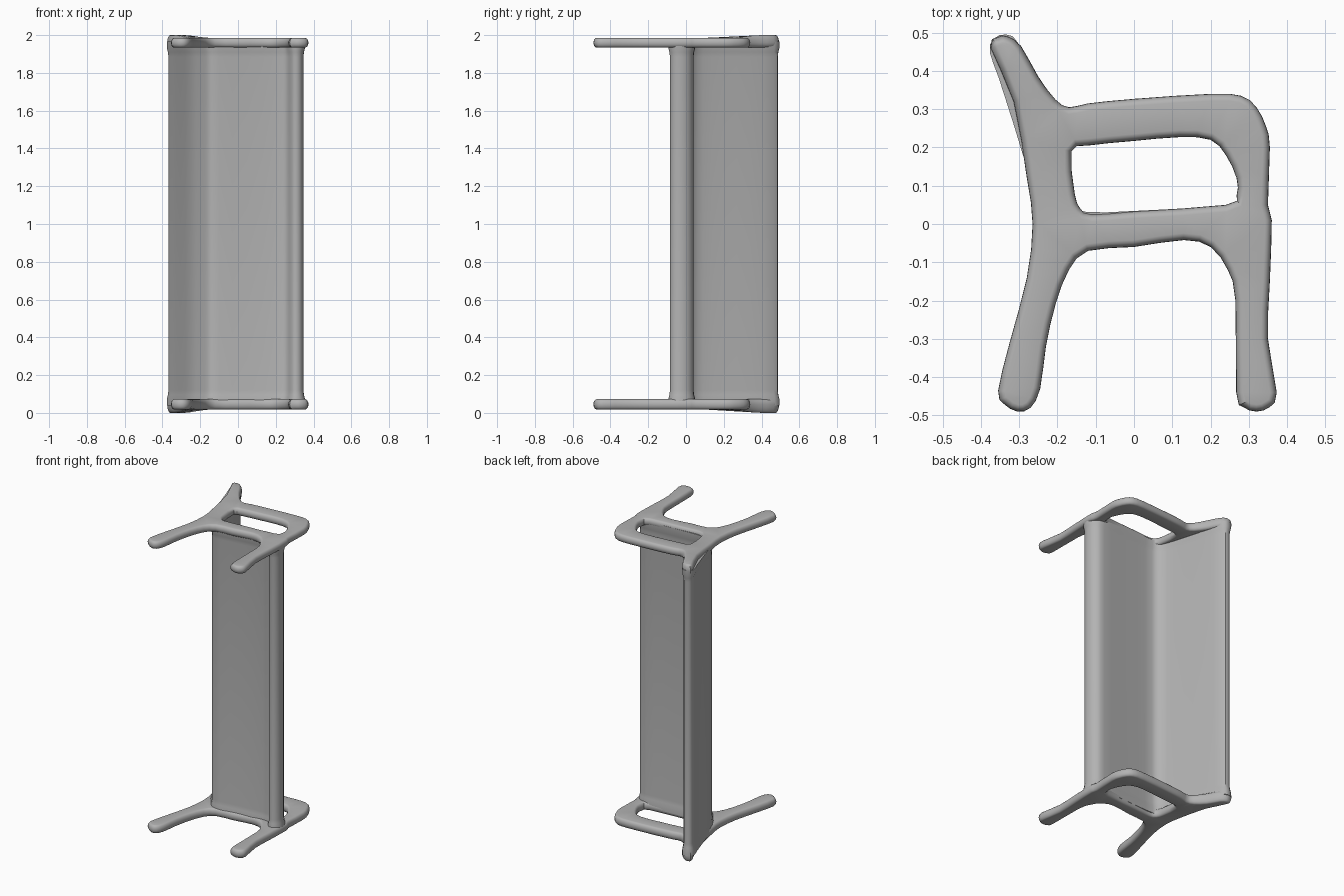
import bpy, bmesh, math
from mathutils import Vector

if "Cube" in bpy.data.objects:
    bpy.data.objects.remove(bpy.data.objects["Cube"])

grey = bpy.data.materials.new("plain grey")
grey.diffuse_color = (0.45, 0.45, 0.45, 1)
grey.use_nodes = True
grey.node_tree.nodes["Principled BSDF"].inputs["Base Color"].default_value = grey.diffuse_color


def rounded(points):
    """Add one softened point between each pair of a closed outline."""
    p = [Vector(q) for q in points]
    n = len(p)
    out = []
    for i in range(n):
        a, b, c, d = p[i - 1], p[i], p[(i + 1) % n], p[(i + 2) % n]
        out += [b, (b + c) * 0.5625 - (a + d) * 0.0625]
    return out


def inset(p, d):
    """Move a closed clockwise outline inwards by d."""
    out = []
    for i, v in enumerate(p):
        t = (p[(i + 1) % len(p)] - p[i - 1]).normalized()
        out.append(v + Vector((t.y, -t.x)) * d)
    return out


def rim_levels(z0, z1, rim, steps=4):
    """Inset and height pairs for a half-round rim."""
    mid, half = (z0 + z1) / 2, (z1 - z0) / 2
    angles = [math.pi * (i / (2 * steps) - 0.5) for i in range(2 * steps + 1)]
    return [(rim * (1 - math.cos(a)), mid + half * math.sin(a)) for a in angles]


def loft(name, outlines, levels, swell=0):
    """Stack inset outlines into a solid; outlines after the first are holes."""
    bm = bmesh.new()
    caps = [[], []]
    for k, pts in enumerate(outlines):
        p = rounded(pts)
        area = sum(p[i - 1].cross(p[i]) for i in range(len(p)))
        if (area > 0) != (k > 0):
            p.reverse()
        rings = [[bm.verts.new((v.x, v.y, z)) for v in inset(p, d)]
                 for d, z in levels]
        n = len(p)
        for lo, hi in zip(rings, rings[1:]):
            for i in range(n):
                bm.faces.new((lo[i - 1], lo[i], hi[i], hi[i - 1]))
        for cap, ring in zip(caps, (rings[0], rings[-1])):
            cap += [bm.edges.get((ring[i - 1], ring[i])) for i in range(n)]
    for cap in caps:
        bmesh.ops.triangle_fill(bm, use_beauty=True, edges=cap)
    # The upper back post is thicker on the outer side
    if swell:
        z0, z1 = levels[0][1], levels[-1][1]
        mid, half = (z0 + z1) / 2, (z1 - z0) / 2
        side = 1 if mid > 1 else -1
        for v in bm.verts:
            reach = side * (v.co.z - mid) / half
            if v.co.x < -0.15 and v.co.y > 0.1 and reach > 0:
                f = min(1, (v.co.y - 0.1) / 0.3) * min(1, (-0.15 - v.co.x) / 0.1)
                v.co.z += side * reach * f * swell
    bmesh.ops.recalc_face_normals(bm, faces=bm.faces)
    me = bpy.data.meshes.new(name)
    bm.to_mesh(me)
    bm.free()
    me.materials.append(grey)
    ob = bpy.data.objects.new(name, me)
    bpy.context.collection.objects.link(ob)
    bpy.ops.object.select_all(action='DESELECT')
    ob.select_set(True)
    bpy.context.view_layer.objects.active = ob
    bpy.ops.object.shade_smooth_by_angle(angle=math.radians(40))
    return ob


# End frame: back post, arm rest, two legs and the seat rail
frame = [
    (-0.375, 0.46), (-0.357, 0.488), (-0.33, 0.49), (-0.295, 0.465),
    (-0.25, 0.385), (-0.205, 0.325), (-0.17, 0.305), (-0.12, 0.315),
    (0, 0.327), (0.2, 0.34), (0.28, 0.335), (0.32, 0.305),
    (0.345, 0.255), (0.355, 0.2), (0.35, 0.05), (0.36, 0.01),
    (0.355, -0.15), (0.35, -0.3), (0.373, -0.44), (0.355, -0.478),
    (0.32, -0.49), (0.285, -0.478), (0.267, -0.44), (0.265, -0.2),
    (0.245, -0.12), (0.2, -0.06), (0.13, -0.042), (0, -0.06),
    (-0.12, -0.07), (-0.17, -0.12), (-0.205, -0.21), (-0.23, -0.32),
    (-0.245, -0.43), (-0.27, -0.48), (-0.305, -0.49), (-0.34, -0.47),
    (-0.355, -0.435), (-0.325, -0.31), (-0.28, -0.14), (-0.265, 0),
    (-0.28, 0.12), (-0.315, 0.32)]
# Opening under the arm rest
opening = [
    (-0.163, 0.19), (-0.12, 0.205), (0, 0.217), (0.12, 0.227),
    (0.2, 0.22), (0.24, 0.18), (0.268, 0.12), (0.268, 0.075),
    (0.24, 0.05), (0, 0.033), (-0.11, 0.025), (-0.14, 0.04),
    (-0.155, 0.08)]
# Cross-section of the joined backrest and seat, with a rolled front lip
section = [
    (-0.368, 0.45), (-0.36, 0.478), (-0.335, 0.486), (-0.308, 0.465),
    (-0.265, 0.34), (-0.225, 0.2), (-0.19, 0.09), (-0.165, 0.045),
    (-0.125, 0.022), (0, 0.025), (0.15, 0.033), (0.27, 0.04),
    (0.315, 0.03), (0.342, -0.005), (0.345, -0.05), (0.325, -0.08),
    (0.295, -0.083), (0.275, -0.06), (0.255, -0.03), (0.2, -0.022),
    (0.05, -0.032), (-0.1, -0.05), (-0.155, -0.045), (-0.195, 0.005),
    (-0.25, 0.09), (-0.305, 0.26), (-0.345, 0.385)]

loft("lower_end_frame", [frame, opening], rim_levels(0.018, 0.073, 0.018),
     swell=0.018)
loft("upper_end_frame", [frame, opening], rim_levels(1.934, 1.985, 0.018),
     swell=0.015)
# The panel flares slightly where it joins the end frames
flare = [(-0.009, 0.04), (-0.008, 0.075), (-0.003, 0.095), (0, 0.12)]
loft("seat_and_backrest", [section],
     flare + [(d, 2.005 - z) for d, z in reversed(flare)])
